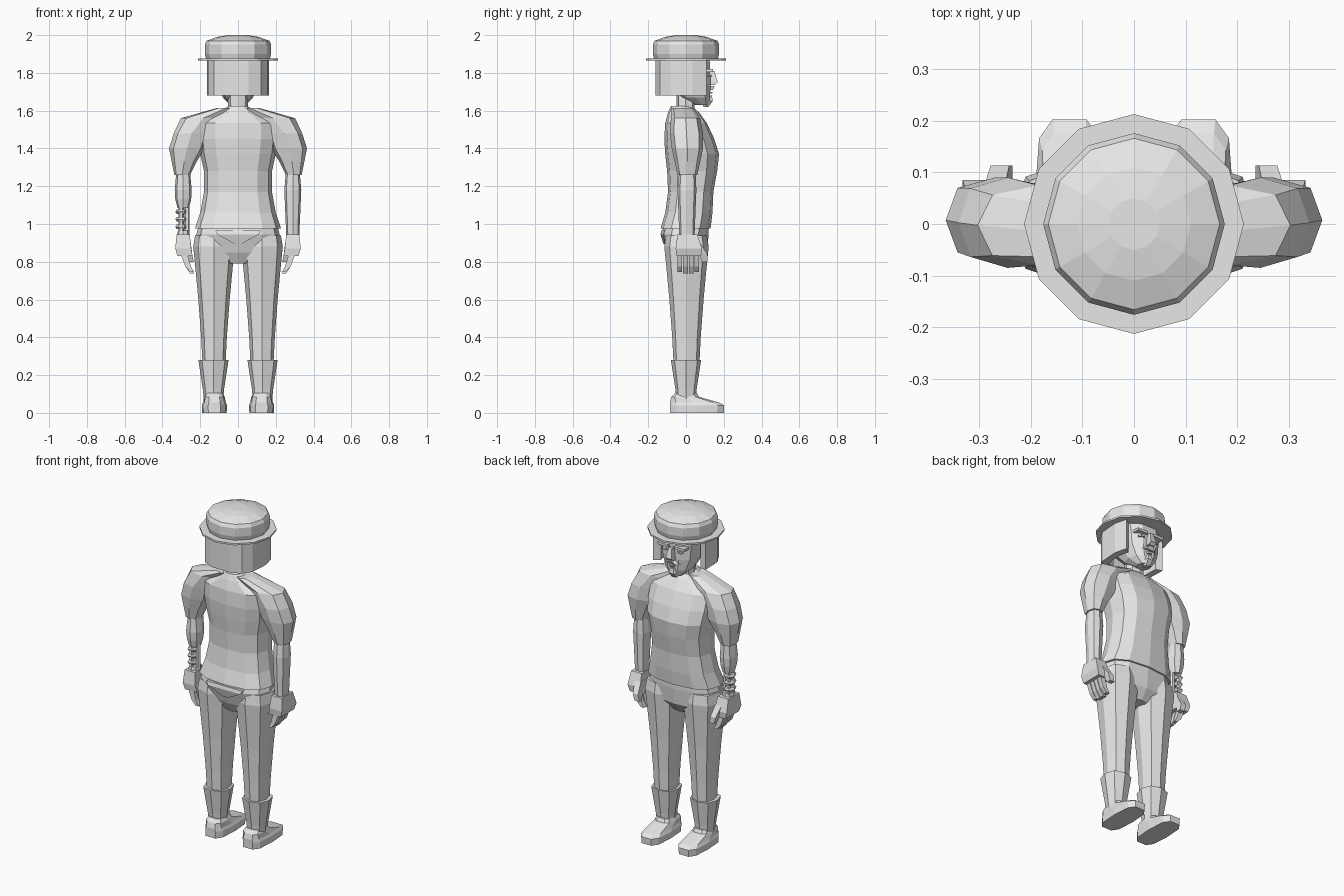
import bpy, bmesh, math

cube = bpy.data.objects.get("Cube")
if cube:
    bpy.data.objects.remove(cube, do_unlink=True)

GREY = (0.8, 0.8, 0.8, 1)
grey = bpy.data.materials.new("plain_grey")
grey.use_nodes = True
grey.diffuse_color = GREY
grey.node_tree.nodes["Principled BSDF"].inputs["Base Color"].default_value = GREY


def finish(name, bm):
    """Turn a bmesh into a flat-shaded grey object."""
    bmesh.ops.recalc_face_normals(bm, faces=bm.faces)
    mesh = bpy.data.meshes.new(name)
    bm.to_mesh(mesh)
    bm.free()
    mesh.materials.append(grey)
    obj = bpy.data.objects.new(name, mesh)
    bpy.context.collection.objects.link(obj)
    return obj


def rounded(angle, power):
    """Point on a unit outline: power 1 is a circle, power 0 is a square."""
    def bend(value):
        return math.copysign(abs(value) ** power, value) if abs(value) > 1e-6 else 0
    return bend(math.cos(angle)), bend(math.sin(angle))


def loft(name, rings, sides=8, power=0.8, x=0, side=1):
    """Skin rings of (height, half width, back, front, optional sideways shift)."""
    bm = bmesh.new()
    loops = []
    for z, width, back, front, *shift in rings:
        centre, depth = (back + front) / 2, (front - back) / 2
        loop = []
        for i in range(sides):
            angle = math.tau * i / sides + (math.pi / 4 if sides == 4 else 0)
            u, v = rounded(angle, power)
            loop.append(bm.verts.new((side * (x + sum(shift) + width * u), centre + depth * v, z)))
        loops.append(loop)
    for low, high in zip(loops, loops[1:]):
        for i in range(sides):
            j = (i + 1) % sides
            bm.faces.new((low[i], low[j], high[j], high[i]))
    bm.faces.new(loops[0])
    bm.faces.new(loops[-1])
    return finish(name, bm)


def block(name, rings, x=0, side=1):
    """Four-sided tapering block."""
    return loft(name, rings, sides=4, power=0, x=x, side=side)


def turned(name, profile, sides=12):
    """Round solid about the vertical axis from (radius, height) pairs."""
    return loft(name, [(z, r, -r, r) for r, z in profile], sides, power=1)


# Hat: thin brim, straight band and domed crown
BRIM_Z, BRIM_THICK, CROWN_R = 1.865, 0.01, 0.176
turned("hat_brim", [(0.213, BRIM_Z), (0.213, BRIM_Z + BRIM_THICK)])
turned("hat_crown", [(CROWN_R - BRIM_THICK, BRIM_Z), (CROWN_R, 1.9), (CROWN_R, 1.95),
                     (CROWN_R - BRIM_THICK, 1.97), (0.11, 1.99), (0.05, 2)])

# Hair: open shell around the head, swept further forward on one side
HAIR_LOW, HAIR_R, HAIR_INNER = 1.68, 0.165, 0.125
bm = bmesh.new()
sweep = [rounded(math.radians(34 - 28 * i), 0.7) for i in range(9)]
outline = [(u * HAIR_R, v * HAIR_R) for u, v in sweep]
outline += [(u * HAIR_INNER, v * HAIR_INNER) for u, v in reversed(sweep)]
base = bm.faces.new([bm.verts.new((x, y, HAIR_LOW)) for x, y in outline])
raised = bmesh.ops.extrude_face_region(bm, geom=[base])["geom"]
bmesh.ops.translate(bm, vec=(0, 0, BRIM_Z - HAIR_LOW),
                    verts=[v for v in raised if isinstance(v, bmesh.types.BMVert)])
finish("hair", bm)

# Head and neck
loft("head", [(1.63, 0.04, 0.05, 0.12), (1.67, 0.08, -0.03, 0.13),
              (1.74, 0.11, -0.1, 0.135), (BRIM_Z, 0.12, -0.1, 0.13)], sides=10)
loft("neck", [(1.57, 0.055, -0.05, 0.045), (1.7, 0.05, -0.05, 0.045)])

# Facial features
block("nose", [(1.735, 0.02, 0.1, 0.15), (1.75, 0.02, 0.1, 0.168), (1.81, 0.01, 0.1, 0.15)])
loft("moustache", [(1.71, 0.05, 0.1, 0.145), (1.73, 0.02, 0.1, 0.155)], sides=6)
loft("lower_lip", [(1.69, 0.02, 0.1, 0.14), (1.7, 0.02, 0.1, 0.145)], sides=6)
loft("chin_beard", [(1.62, 0.02, 0.09, 0.12), (1.65, 0.03, 0.08, 0.145),
                    (1.68, 0.02, 0.08, 0.14)], sides=6)

# Shirt body, narrow at the waist and full at the chest
loft("shirt", [(0.975, 0.228, -0.135, 0.13), (1.06, 0.2, -0.11, 0.14),
               (1.17, 0.18, -0.095, 0.145), (1.28, 0.18, -0.1, 0.165),
               (1.37, 0.2, -0.11, 0.175), (1.45, 0.21, -0.115, 0.15),
               (1.535, 0.21, -0.11, 0.11), (1.59, 0.1, -0.095, 0.07),
               (1.625, 0.05, -0.08, 0.03)], sides=12)

# Hips and the flap edge across the seat
loft("trouser_hips", [(0.79, 0.05, -0.07, 0.07), (0.85, 0.2, -0.1, 0.11),
                      (0.945, 0.22, -0.13, 0.12), (0.985, 0.21, -0.12, 0.12)], sides=12)
block("seat_flap", [(0.895, 0.02, -0.12, 0), (0.945, 0.11, -0.135, 0), (0.965, 0.12, -0.13, 0)])

FOREARM = [(1.18, 0.045, -0.045, 0.055), (1.29, 0.035, -0.035, 0.05)]
ARM_X, LEG_X = 0.29, 0.13

for side, label in ((1, "right"), (-1, "left")):
    # Eye and eyebrow
    loft(f"{label}_eye", [(z, 0.02, 0.1, 0.14) for z in (1.78, 1.79)],
         sides=6, x=0.05, side=side)
    block(f"{label}_eyebrow", [(z, 0.035, 0.1, 0.144) for z in (1.805, 1.82)],
          x=0.055, side=side)

    # Shoulder and sleeve, rising inward to the collar
    loft(f"{label}_sleeve", [(1.26, 0.042, -0.045, 0.06), (1.33, 0.066, -0.06, 0.075, -0.01),
                             (1.4, 0.095, -0.075, 0.09, -0.025),
                             (1.48, 0.095, -0.085, 0.09, -0.05),
                             (1.56, 0.118, -0.08, 0.075, -0.11),
                             (1.615, 0.05, -0.08, 0.04, -0.235)], x=0.295, side=side)

    # Leg, boot cuff and shoe
    loft(f"{label}_trouser_leg", [(z, w, -w - 0.005, w + 0.01) for z, w in (
        (0.24, 0.06), (0.4, 0.068), (0.6, 0.083), (0.78, 0.1), (0.88, 0.11), (0.94, 0.1))],
         x=LEG_X - 0.003, side=side)
    loft(f"{label}_boot_cuff", [(z, w, -w, w) for z, w in (
        (0.06, 0.05), (0.13, 0.057), (0.28, 0.08))], x=LEG_X, side=side)
    loft(f"{label}_shoe", [(0, 0.065, -0.09, 0.205), (0.04, 0.067, -0.09, 0.207),
                           (0.055, 0.06, -0.09, 0.18), (0.085, 0.055, -0.08, 0.07),
                           (0.105, 0.045, -0.06, 0.06)],
         sides=10, power=0.6, x=LEG_X - 0.005, side=side)

    # Palm, curled fingers and thumb
    block(f"{label}_palm", [(0.83, 0.04, -0.05, 0.08, -0.01), (0.87, 0.042, -0.055, 0.085),
                            (0.945, 0.035, -0.045, 0.06)], x=ARM_X, side=side)
    for i in range(4):
        back = 0.03 * i - 0.045
        front = back + 0.025
        tip = 0.735 + 0.008 * abs(i - 1.5)
        block(f"{label}_finger_{i + 1}", [(tip, 0.01, back, front, -0.02),
                                          (0.775, 0.015, back, front),
                                          (0.835, 0.017, back, front, 0.02)],
              x=0.264, side=side)
    block(f"{label}_thumb", [(0.8, 0.015, 0.085, 0.113), (0.84, 0.018, 0.07, 0.113, 0.01),
                             (0.9, 0.02, 0.03, 0.075, 0.02)], x=0.25, side=side)

# Plain forearm
loft("right_forearm", [(0.93, 0.034, -0.035, 0.045)] + FOREARM, x=ARM_X)

# Mechanical forearm: elbow shell, rods, joints and wrist socket
loft("left_forearm_shell", [(1.085, 0.03, -0.03, 0.04), (1.13, 0.042, -0.04, 0.05)] + FOREARM,
     x=ARM_X, side=-1)
for i in range(3):
    angle = math.tau * i / 3
    y = 0.005 + 0.02 * math.sin(angle)
    loft(f"left_forearm_rod_{i + 1}", [(z, 0.014, y - 0.014, y + 0.014) for z in (0.94, 1.1)],
         sides=6, power=1, x=ARM_X - 0.02 * math.cos(angle), side=-1)
    z = 0.985 + 0.04 * i
    loft(f"left_forearm_joint_{i + 1}", [(z + rise, r, -r, r + 0.01) for rise, r in (
        (-0.012, 0.024), (0, 0.032), (0.012, 0.024))], sides=6, x=0.3, side=-1)
loft("left_wrist_socket", [(0.93, 0.034, -0.035, 0.045), (0.965, 0.028, -0.03, 0.04)],
     x=ARM_X, side=-1)
